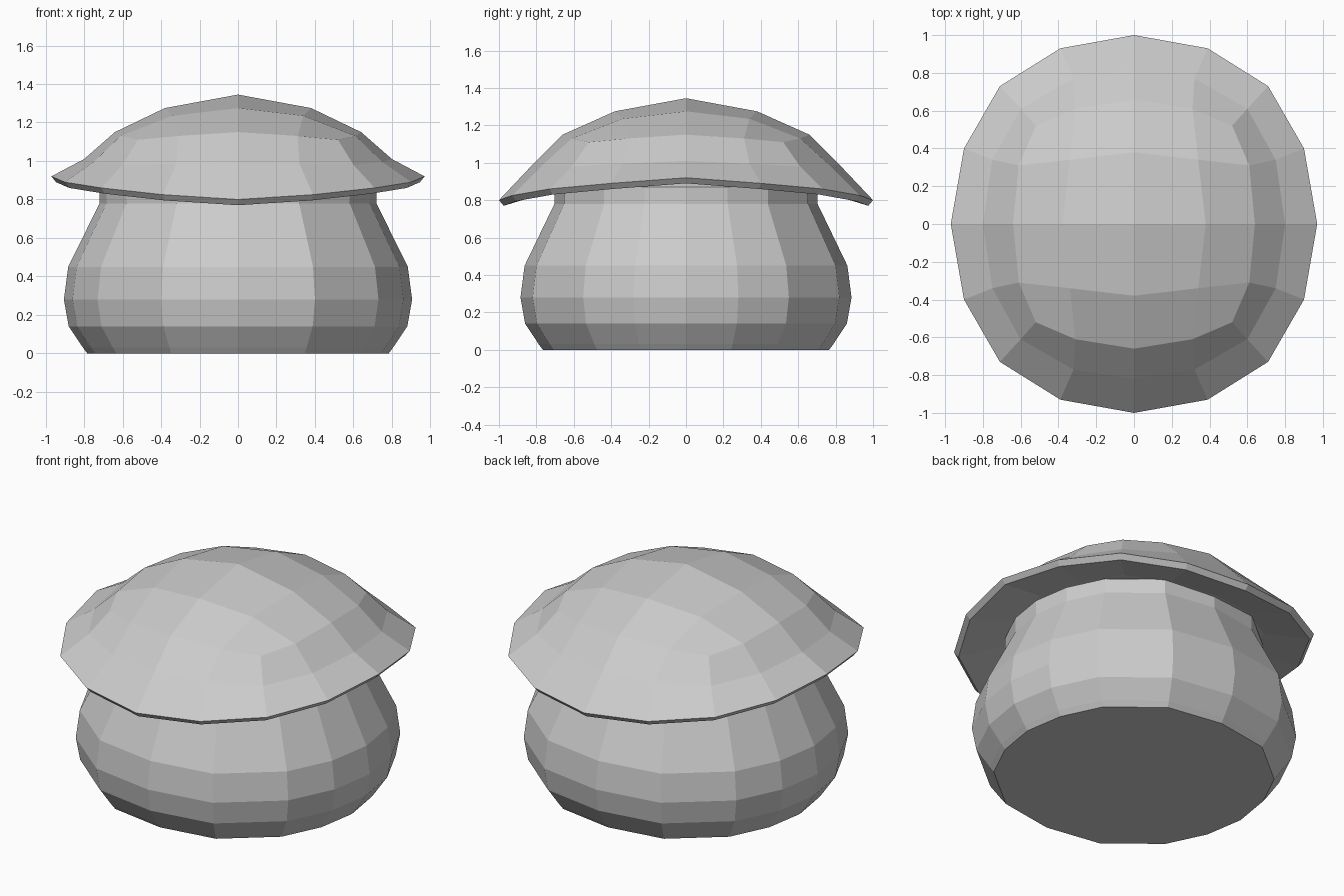
import bpy, bmesh

if "Cube" in bpy.data.objects:
    bpy.data.objects.remove(bpy.data.objects["Cube"])

# Perimeter of a 4x4 grid, walked counter-clockwise: 16 (i, j) keys
PERIM = ([(2, j) for j in range(-2, 2)] + [(i, 2) for i in range(2, -2, -1)]
         + [(-2, j) for j in range(2, -2, -1)] + [(i, -2) for i in range(-2, 2)])
QUARTER = [(2, 0), (2, 1), (2, 2), (1, 2), (0, 2)]


def sign(v):
    return (v > 0) - (v < 0)


def mirrored(p, i, j):
    """Copy a first-quadrant point into the quadrant of grid key (i, j)."""
    return ((p[0] * sign(i)) if i else 0, (p[1] * sign(j)) if j else 0, p[2])


def ring(bm, points):
    table = dict(zip(QUARTER, points))
    return [bm.verts.new(mirrored(table[abs(i), abs(j)], i, j)) for i, j in PERIM]


def bridge(bm, a, b):
    n = len(a)
    for k in range(n):
        bm.faces.new((a[k], a[(k + 1) % n], b[(k + 1) % n], b[k]))


def finish(bm, name):
    bmesh.ops.recalc_face_normals(bm, faces=bm.faces)
    mesh = bpy.data.meshes.new(name)
    bm.to_mesh(mesh)
    bm.free()
    bpy.context.collection.objects.link(bpy.data.objects.new(name, mesh))


# Bulging pot body: one 16-sided outline scaled up a profile
outline = [(0.905, 0), (0.86, 0.28), (0.73, 0.55), (0.40, 0.82), (0, 0.885)]
profile = [(0.865, 0), (0.89, 0.03), (0.972, 0.14), (1.0, 0.28), (0.975, 0.45),
           (0.795, 0.78), (0.795, 0.87), (0.70, 0.92)]
bm = bmesh.new()
rings = [ring(bm, [(x * s, y * s, z) for x, y in outline]) for s, z in profile]
for a, b in zip(rings, rings[1:]):
    bridge(bm, a, b)
bm.faces.new(rings[0])
bm.faces.new(rings[-1])
finish(bm, "pot_body")

# Cap: quad-grid dome, flared saddle-shaped brim, thin lip and underside
crown = [(0.64, 0, 1.15), (0.61, 0.31, 1.13), (0.52, 0.52, 1.11),
         (0.31, 0.61, 1.13), (0, 0.66, 1.15)]
slope = [(0.80, 0, 1.01), (0.75, 0.34, 0.995), (0.60, 0.61, 0.98),
         (0.32, 0.77, 0.985), (0, 0.82, 0.99)]
brim = [(0.97, 0, 0.92), (0.90, 0.40, 0.89), (0.71, 0.73, 0.86),
        (0.39, 0.93, 0.825), (0, 1.0, 0.80)]
lip = [(x * 0.975, y * 0.975, z - 0.03) for x, y, z in brim]
under = [(x * 0.72, y * 0.72, z * 0.5 + 0.45) for x, y, z in brim]
inner = {(0, 0): (0, 0, 1.345), (1, 0): (0.38, 0, 1.275),
         (0, 1): (0, 0.38, 1.275), (1, 1): (0.34, 0.34, 1.235)}

bm = bmesh.new()
rings = [ring(bm, pts) for pts in (crown, slope, brim, lip, under)]
for a, b in zip(rings, rings[1:]):
    bridge(bm, a, b)
grid = dict(zip(PERIM, rings[0]))
for i in (-1, 0, 1):
    for j in (-1, 0, 1):
        grid[i, j] = bm.verts.new(mirrored(inner[abs(i), abs(j)], i, j))
for i in range(-2, 2):
    for j in range(-2, 2):
        bm.faces.new((grid[i, j], grid[i + 1, j], grid[i + 1, j + 1], grid[i, j + 1]))
# Close the underside, hidden inside the neck
centre = bm.verts.new((0, 0, 0.90))
for k in range(16):
    bm.faces.new((rings[-1][k], rings[-1][(k + 1) % 16], centre))
finish(bm, "cap_lid")
